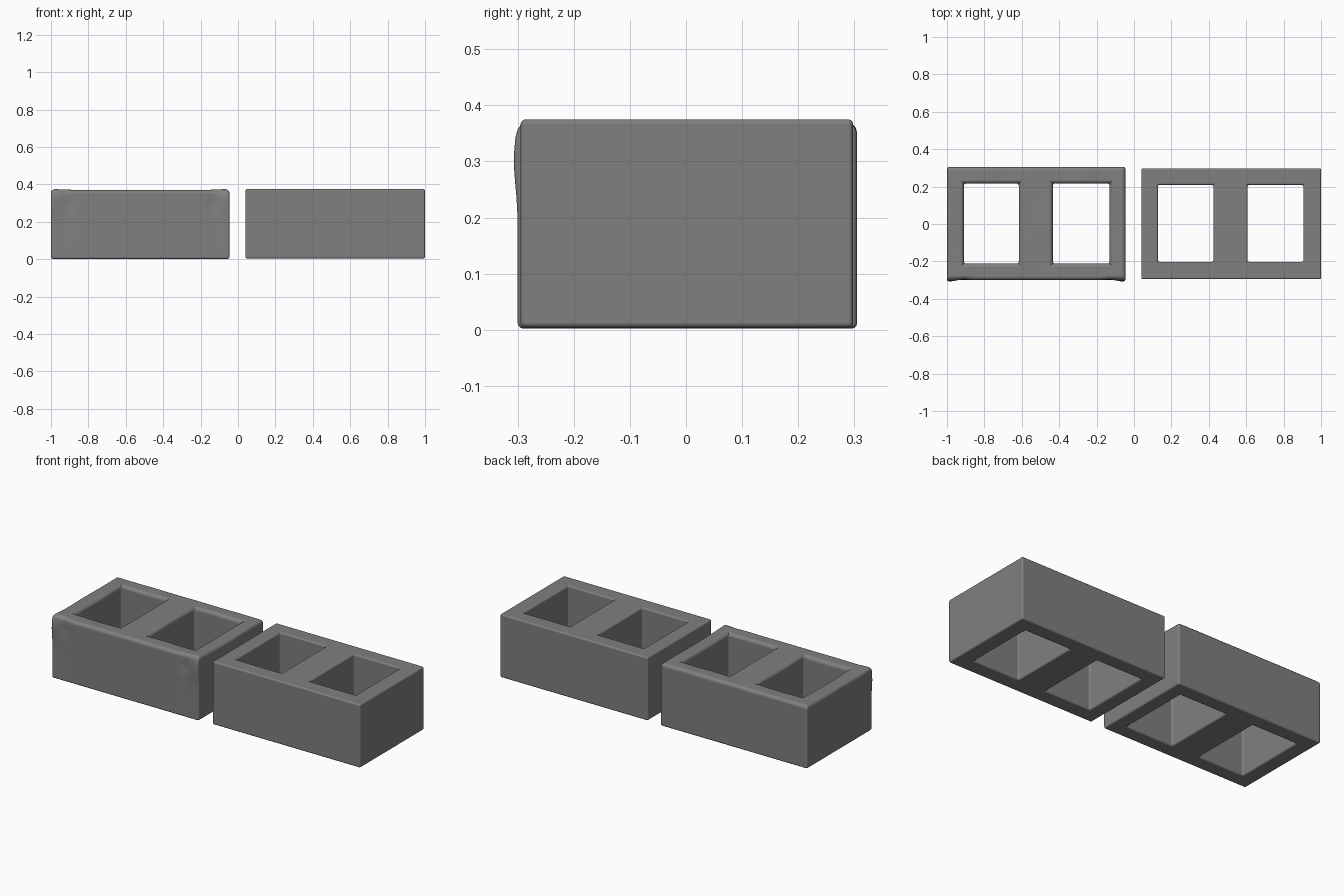
import bpy, bmesh, math

if "Cube" in bpy.data.objects:
    bpy.data.objects.remove(bpy.data.objects["Cube"])

concrete = bpy.data.materials.new("grey_concrete")
concrete.diffuse_color = (0.22, 0.215, 0.215, 1)
concrete.use_nodes = True
concrete.node_tree.nodes["Principled BSDF"].inputs["Base Color"].default_value = concrete.diffuse_color


def lines(stops, step):
    """Split the intervals between stops into steps of about the given size."""
    out = [stops[0]]
    for a, b in zip(stops, stops[1:]):
        n = max(1, round((b - a) / step))
        out += [a + (b - a) * i / n for i in range(1, n + 1)]
    return out


def block(name, x_stops, y_stops, z0, z1, step, bevel, top_weight, wear=None):
    """Hollow two-cell block: slab layers with the two cells left open."""
    bm = bmesh.new()
    xs, ys, zs = (lines(s, step) for s in (x_stops, y_stops, [z0, z1]))

    def solid(i, j):
        if not (0 <= i < len(xs) - 1 and 0 <= j < len(ys) - 1):
            return False
        x, y = (xs[i] + xs[i + 1]) / 2, (ys[j] + ys[j + 1]) / 2
        in_cell = (x_stops[1] < x < x_stops[2]) or (x_stops[3] < x < x_stops[4])
        return not (in_cell and y_stops[1] < y < y_stops[2])

    verts = {}

    def v(i, j, k):
        if (i, j, k) not in verts:
            verts[i, j, k] = bm.verts.new((xs[i], ys[j], zs[k]))
        return verts[i, j, k]

    top = len(zs) - 1
    for i in range(len(xs) - 1):
        for j in range(len(ys) - 1):
            if not solid(i, j):
                continue
            ring = [(i, j), (i + 1, j), (i + 1, j + 1), (i, j + 1)]
            bm.faces.new([v(*p, top) for p in ring])
            bm.faces.new([v(*p, 0) for p in reversed(ring)])
            beyond = [(i, j - 1), (i + 1, j), (i, j + 1), (i - 1, j)]
            for n in range(4):
                if not solid(*beyond[n]):
                    a, b = ring[n], ring[(n + 1) % 4]
                    for k in range(top):
                        bm.faces.new([v(*a, k), v(*b, k), v(*b, k + 1), v(*a, k + 1)])

    # corners get a bevel, wider on the top rim
    weight = bm.edges.layers.float.new("bevel_weight_edge")
    bm.normal_update()
    for e in bm.edges:
        if e.calc_face_angle(0) > 1:
            on_top = all(abs(p.co.z - z1) < 1e-5 for p in e.verts)
            e[weight] = top_weight if on_top else 0.5
    if wear:
        for p in bm.verts:
            p.co = wear(p.co)
    for f in bm.faces:
        f.smooth = True
    mesh = bpy.data.meshes.new(name)
    bm.to_mesh(mesh)
    bm.free()
    mesh.materials.append(concrete)
    ob = bpy.data.objects.new(name, mesh)
    bpy.context.collection.objects.link(ob)
    mod = ob.modifiers.new("rounded_edges", "BEVEL")
    mod.limit_method = "WEIGHT"
    mod.width = bevel
    mod.segments = 3
    mod.harden_normals = True
    return ob


def worn(co):
    """Chipped front corners, a wavy top rim and a dent below each chip."""
    x, y, z = co
    wave = math.sin(x * 23) * math.cos(y * 17)
    if z > 0.36:
        z += 0.0015 * wave
    for cx, side in ((-1.0, 1), (-0.046, -1)):
        near = math.exp(-((x - cx) / 0.09) ** 2 - ((y + 0.30) / 0.07) ** 2)
        if z > 0.36:
            z += 0.006 * near
        if y < -0.29:
            # bulging shoulder and dent
            y -= 0.007 * near * math.exp(-((z - 0.3) / 0.06) ** 2)
            dx, dz = x - (cx + 0.085 * side), z - 0.30
            y += 0.012 * math.exp(-(dx / 0.022) ** 2 - (dz / 0.035) ** 2)
            # shallow groove running down from the dent
            y += 0.004 * math.exp(-(dx / 0.03) ** 2) * max(0, min(1, z / 0.3))
            if z > 0.35:
                y += 0.008 * near
    return (x, y, z)


# Worn block on the left
block("worn_block", [-1.0, -0.909, -0.616, -0.434, -0.13, -0.046],
      [-0.30, -0.211, 0.216, 0.305], 0.002, 0.37, 0.026, 0.02, 1.0, worn)

# Clean block on the right
block("clean_block", [0.04, 0.128, 0.425, 0.607, 0.906, 1.0],
      [-0.295, -0.202, 0.209, 0.298], 0.004, 0.375, 5, 0.018, 0.5)
